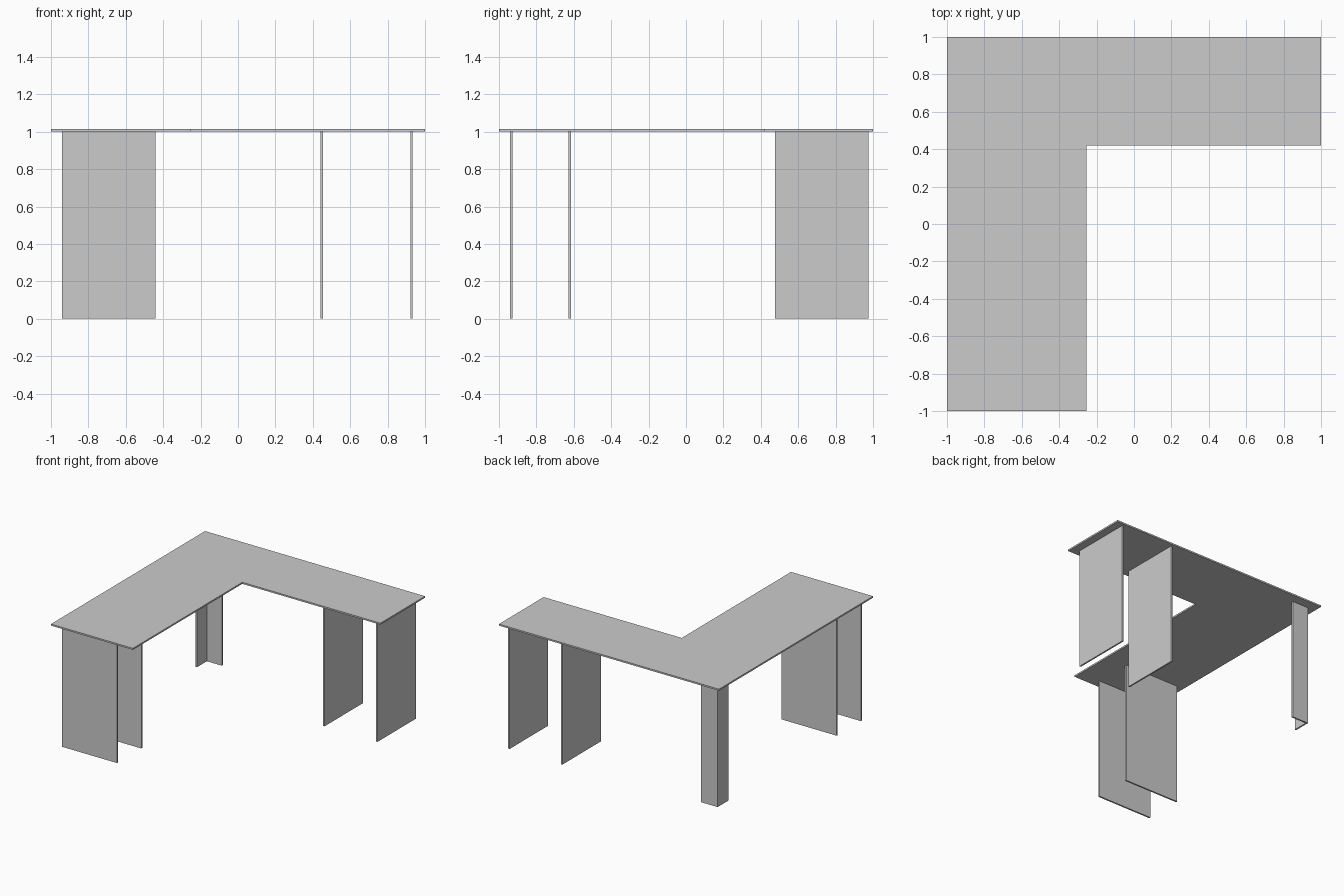
import bpy, bmesh

if "Cube" in bpy.data.objects:
    bpy.data.objects.remove(bpy.data.objects["Cube"])

T = 0.013   # board thickness
H = 1.002   # underside of the top


def prism(name, outline, z0, z1):
    """Extrude a flat outline from z0 up to z1."""
    bm = bmesh.new()
    face = bm.faces.new([bm.verts.new((x, y, z0)) for x, y in outline])
    up = bmesh.ops.extrude_face_region(bm, geom=[face])
    verts = [v for v in up["geom"] if isinstance(v, bmesh.types.BMVert)]
    bmesh.ops.translate(bm, verts=verts, vec=(0, 0, z1 - z0))
    bmesh.ops.recalc_face_normals(bm, faces=bm.faces)
    mesh = bpy.data.meshes.new(name)
    bm.to_mesh(mesh)
    bm.free()
    obj = bpy.data.objects.new(name, mesh)
    bpy.context.collection.objects.link(obj)
    return obj


def panel(name, x0, x1, y0, y1):
    return prism(name, [(x0, y0), (x1, y0), (x1, y1), (x0, y1)], 0, H)


# L-shaped desktop
prism("desktop", [(-1, -1), (-0.255, -1), (-0.255, 0.42),
                  (1, 0.42), (1, 1), (-1, 1)], H, H + T)

# Panel legs under the front end of the left wing
for i, y in enumerate((-0.941, -0.627)):
    panel(f"left_wing_leg_{i + 1}", -0.94, -0.44, y, y + T)

# Panel legs under the right end of the back wing
for i, x in enumerate((0.441, 0.921)):
    panel(f"back_wing_leg_{i + 1}", x, x + T, 0.475, 0.975)

# Angled leg in the back left corner
x, y = -0.935, 0.925
prism("corner_leg", [(x, y), (x, y - 0.14), (x + T, y - 0.14),
                     (x + T, y - T), (x + 0.15, y - T), (x + 0.15, y)], 0, H)
